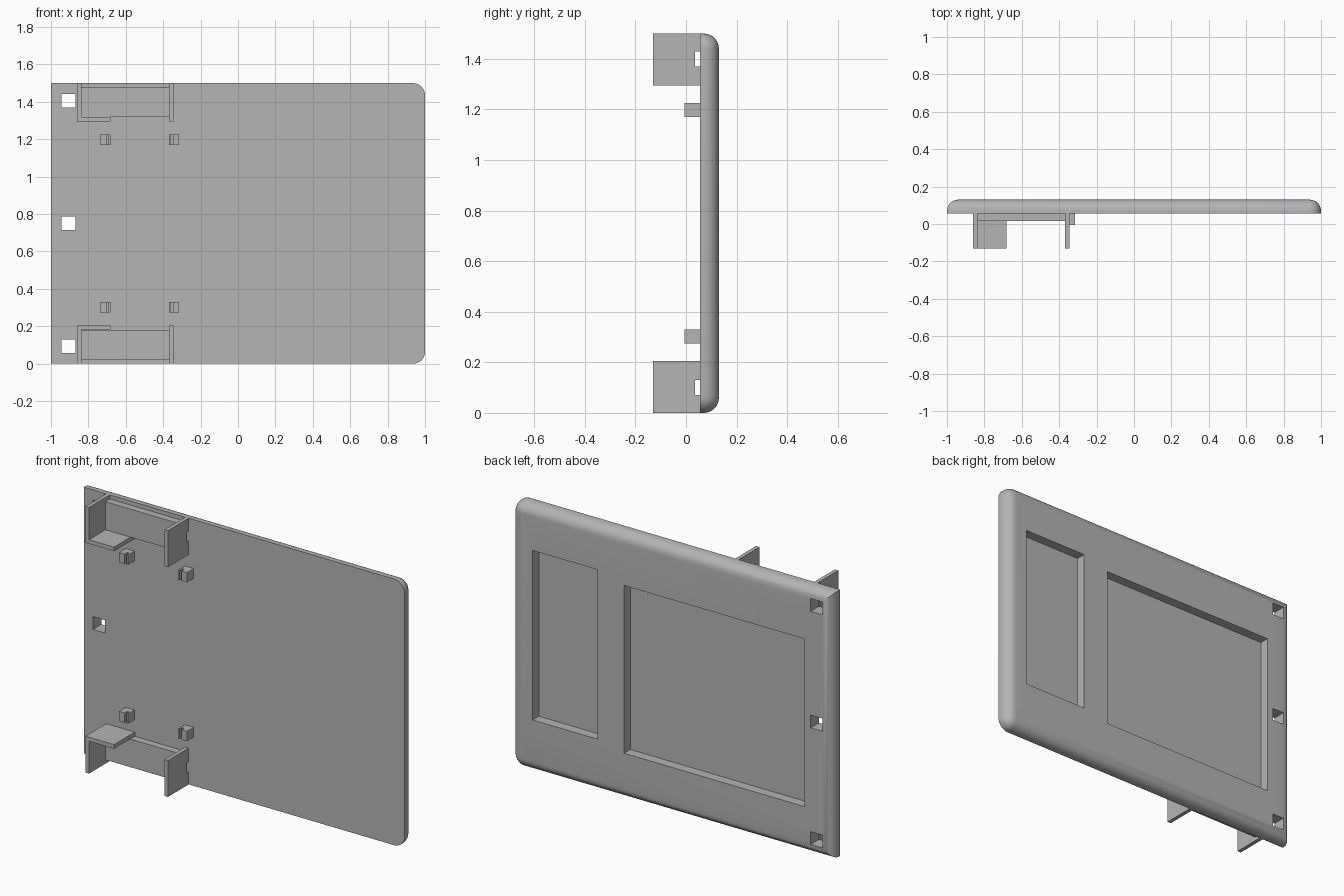
import bpy
import bmesh
import math

if "Cube" in bpy.data.objects:
    bpy.data.objects.remove(bpy.data.objects["Cube"], do_unlink=True)

HEIGHT, FRONT, BACK = 1.5, 0.055, 0.13
FILLET, CORNER = 0.06, 0.065

grey = bpy.data.materials.new("light_grey")
grey.use_nodes = True
colour = (0.46, 0.46, 0.46, 1)
grey.diffuse_color = colour
grey.node_tree.nodes["Principled BSDF"].inputs["Base Color"].default_value = colour


def make_object(name, bm):
    bmesh.ops.recalc_face_normals(bm, faces=bm.faces)
    mesh = bpy.data.meshes.new(name)
    bm.to_mesh(mesh)
    bm.free()
    mesh.materials.append(grey)
    ob = bpy.data.objects.new(name, mesh)
    bpy.context.collection.objects.link(ob)
    return ob


def box(name, x, y, z, flip=False):
    """Box from (low, high) ranges; flip mirrors it about mid height."""
    if flip:
        z = (HEIGHT - z[1], HEIGHT - z[0])
    bm = bmesh.new()
    bmesh.ops.create_cube(bm, size=1)
    for v in bm.verts:
        v.co = [r[0] if c < 0 else r[1] for c, r in zip(v.co, (x, y, z))]
    return make_object(name, bm)


def activate(ob):
    bpy.ops.object.select_all(action='DESELECT')
    ob.select_set(True)
    bpy.context.view_layer.objects.active = ob


def cut(ob, x, y, z, flip=False):
    cutter = box("cutter", x, y, z, flip)
    cutter.hide_render = True
    mod = ob.modifiers.new("cut", 'BOOLEAN')
    mod.operation, mod.solver, mod.object = 'DIFFERENCE', 'EXACT', cutter
    activate(ob)
    bpy.ops.object.modifier_apply(modifier=mod.name)
    bpy.data.objects.remove(cutter, do_unlink=True)


def outline(inset, y):
    """Square corners on the hinge side, round corners on the other."""
    r = max(CORNER - inset, 0.004)
    low, high, side = inset, HEIGHT - inset, 1 - inset
    pts = [(inset - 1, y, high), (inset - 1, y, low)]
    for start, z in ((-90, low + r), (0, high - r)):
        for i in range(9):
            a = math.radians(start + i * 90 / 8)
            pts.append((side - r + r * math.cos(a), y, z + r * math.sin(a)))
    return pts


# Panel with a rounded back rim
bm = bmesh.new()
rings = [outline(0, FRONT)]
for i in range(9):
    a = math.radians(i * 90 / 8)
    rings.append(outline(FILLET * (1 - math.cos(a)),
                         BACK - FILLET + FILLET * math.sin(a)))
rings = [[bm.verts.new(p) for p in ring] for ring in rings]
for lower, upper in zip(rings, rings[1:]):
    for i in range(len(lower)):
        j = (i + 1) % len(lower)
        bm.faces.new((lower[i], lower[j], upper[j], upper[i]))
bm.faces.new(rings[0])
bm.faces.new(rings[-1])
panel = make_object("panel", bm)

# Recesses in the back
cut(panel, (0.46, 0.865), (0.075, 0.2), (0.295, 1.25))
cut(panel, (-0.83, 0.295), (0.075, 0.2), (0.26, 1.205))

# Square through holes
for z in (0.093, 0.75, 1.407):
    cut(panel, (-0.943, -0.868), (0, 0.2), (z - 0.036, z + 0.036))

activate(panel)
bpy.ops.object.shade_smooth_by_angle(angle=math.radians(30))

# Brackets and clips, the same at top and bottom
ROOT = FRONT + 0.005
for end, flip in (("upper", False), ("lower", True)):
    outer = box(end + "_outer_post", (-0.86, -0.838), (-0.13, ROOT), (1.295, HEIGHT), flip)
    inner = box(end + "_inner_post", (-0.368, -0.346), (-0.13, ROOT), (1.295, HEIGHT), flip)
    bridge = box(end + "_bridge", (-0.839, -0.367), (0.015, ROOT), (1.319, 1.477), flip)
    box(end + "_shelf", (-0.839, -0.682), (-0.13, ROOT), (1.295, 1.318), flip)

    # Cable slot running through posts and bridge
    for part in (outer, inner, bridge):
        cut(part, (-0.95, -0.2), (0.036, 0.08), (1.37, 1.43), flip)

    # Grooved clips facing each other
    for side, x, groove in (("outer", -0.738, -0.704), ("inner", -0.37, -0.36)):
        clip = box(f"{end}_{side}_clip", (x, x + 0.055), (-0.005, ROOT), (1.17, 1.225), flip)
        cut(clip, (groove, groove + 0.012), (-0.05, 0.02), (1.1, 1.3), flip)
